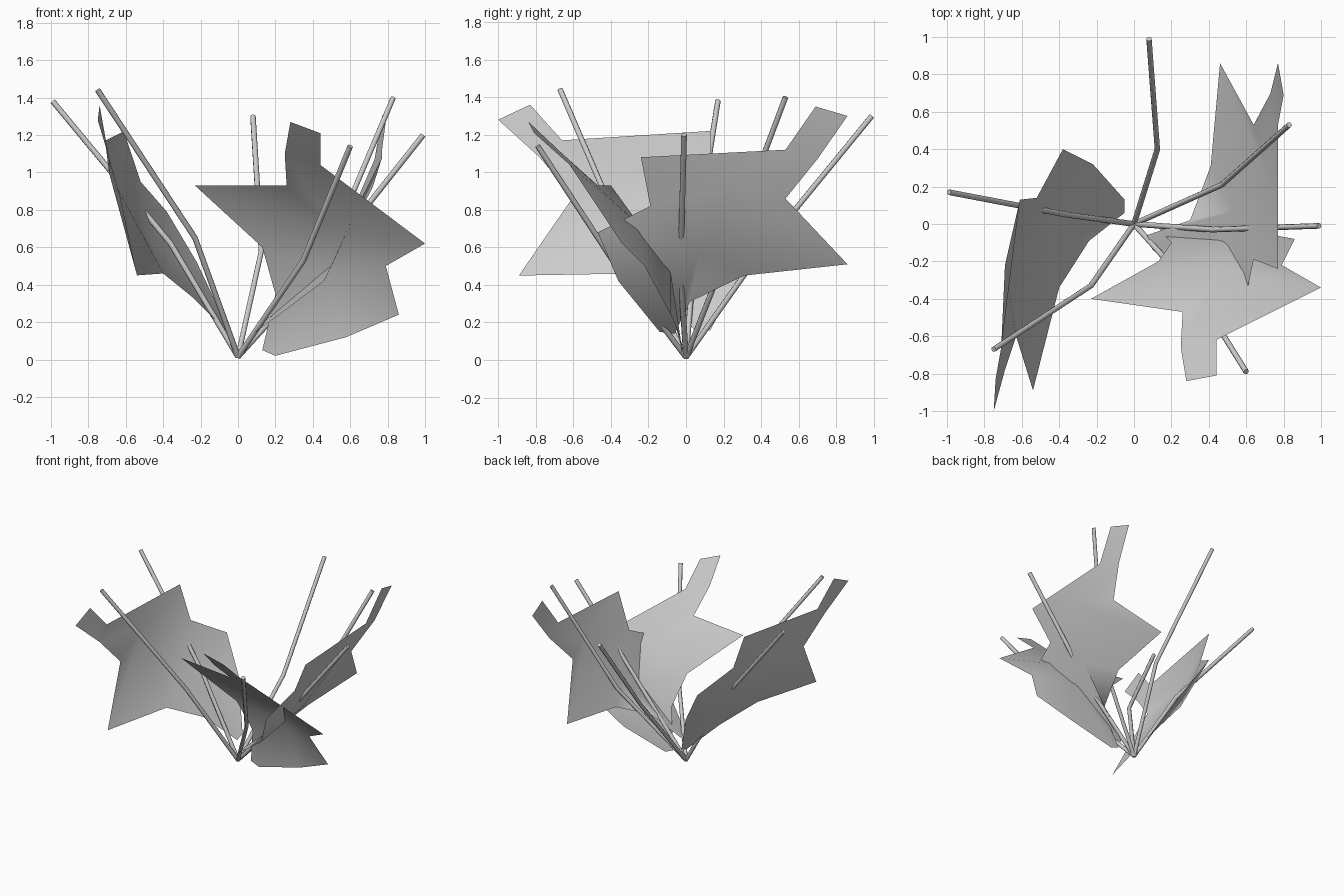
import bpy

# Stems: thin round tubes with one bend, all rising from the root
STEMS = [
    ((0.125, 0.40, 0.58), (0.08, 0.99, 1.30)),
    ((0.47, 0.21, 0.55), (0.83, 0.53, 1.40)),
    ((0.42, -0.03, 0.48), (0.99, -0.01, 1.20)),
    ((0.35, -0.39, 0.53), (0.60, -0.79, 1.14)),
    ((-0.36, 0.05, 0.62), (-0.99, 0.17, 1.38)),
    ((-0.23, -0.33, 0.65), (-0.75, -0.67, 1.44)),
]


def add_stem(bend, tip):
    curve = bpy.data.curves.new("stem", "CURVE")
    curve.dimensions = "3D"
    curve.bevel_depth = 0.015
    curve.bevel_resolution = 2
    curve.use_fill_caps = True
    path = curve.splines.new("POLY")
    path.points.add(2)
    for point, co in zip(path.points, ((0, 0, 0.015), bend, tip)):
        point.co = (*co, 1)
    obj = bpy.data.objects.new("stem", curve)
    bpy.context.collection.objects.link(obj)


for bend, tip in STEMS:
    add_stem(bend, tip)


# Leaves: outline starts with the strip at the tip and goes round the lobes;
# two midrib points give the blade its curve
def add_leaf(name, upper_rib, lower_rib, outline):
    c, m = 14, 15
    faces = [(0, 1, 2, 13), (13, 2, c), (5, m, c), (m, 11, c)]
    faces += [(i, i + 1, c) for i in (2, 3, 4, 11, 12)]
    faces += [(i, i + 1, m) for i in range(5, 11)]
    mesh = bpy.data.meshes.new(name)
    mesh.from_pydata(outline + [upper_rib, lower_rib], [], faces)
    mesh.shade_smooth()
    obj = bpy.data.objects.new(name, mesh)
    bpy.context.collection.objects.link(obj)


add_leaf("right_leaf", (0.72, 0.25, 0.92), (0.53, 0.07, 0.56), [
    (0.80, 0.69, 1.35), (0.77, 0.86, 1.30), (0.73, 0.70, 1.07),
    (0.64, 0.53, 0.86), (0.46, 0.86, 0.51), (0.41, 0.31, 0.45),
    (0.30, 0.02, 0.31), (0.07, -0.06, 0.14), (0.10, -0.14, 0.15),
    (0.46, -0.36, 0.42), (0.58, -0.47, 0.68), (0.64, -0.19, 0.82),
    (0.77, -0.24, 1.08), (0.77, 0.53, 1.12)])

add_leaf("front_leaf", (0.50, -0.24, 0.71), (0.48, -0.08, 0.46), [
    (0.44, -0.81, 1.21), (0.28, -0.84, 1.27), (0.25, -0.66, 1.10),
    (0.26, -0.47, 0.93), (-0.23, -0.40, 0.93), (0.13, -0.20, 0.60),
    (0.20, -0.10, 0.35), (0.13, -0.02, 0.05), (0.20, -0.02, 0.02),
    (0.58, -0.03, 0.12), (0.86, -0.08, 0.24), (0.79, -0.22, 0.50),
    (1.00, -0.34, 0.62), (0.44, -0.62, 1.04)])

add_leaf("left_leaf", (-0.69, -0.22, 1.00), (-0.46, -0.02, 0.61), [
    (-0.74, -0.83, 1.36), (-0.75, -1.00, 1.28), (-0.69, -0.78, 1.08),
    (-0.63, -0.60, 0.87), (-0.54, -0.89, 0.45), (-0.40, -0.34, 0.46),
    (-0.24, -0.09, 0.33), (-0.05, 0.06, 0.14), (-0.05, 0.13, 0.16),
    (-0.22, 0.32, 0.52), (-0.38, 0.40, 0.79), (-0.52, 0.14, 0.95),
    (-0.61, 0.13, 1.22), (-0.71, -0.66, 1.17)])
